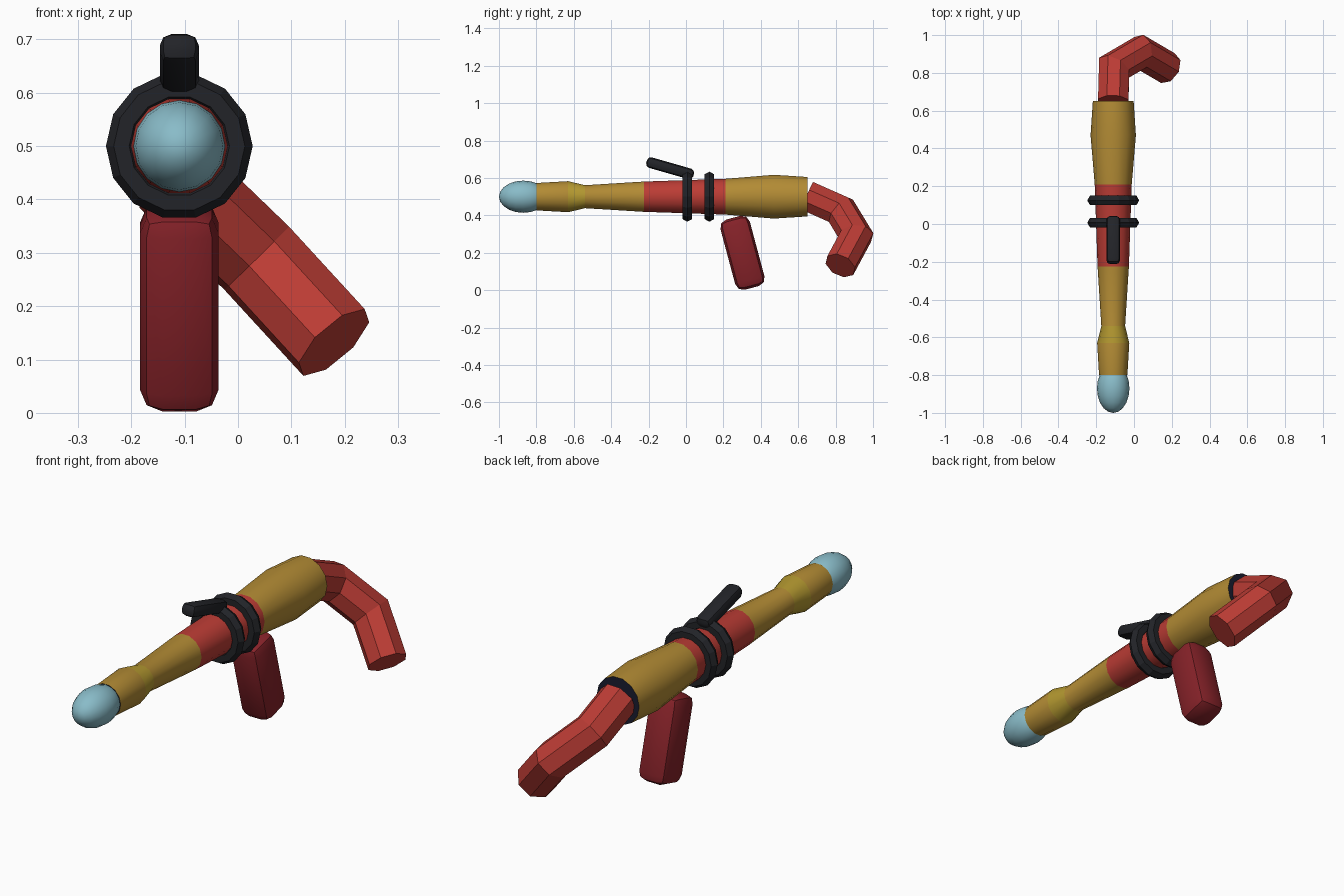
import bpy, bmesh
from math import cos, sin, pi, radians
from mathutils import Vector, Matrix

if "Cube" in bpy.data.objects:
    bpy.data.objects.remove(bpy.data.objects["Cube"])

AX, AZ = -0.11, 0.5      # barrel axis position
SIDES = 14


def mat(name, r, g, b):
    m = bpy.data.materials.new(name)
    m.diffuse_color = (r, g, b, 1)
    m.use_nodes = True
    m.node_tree.nodes["Principled BSDF"].inputs["Base Color"].default_value = m.diffuse_color
    return m


gold = mat("gold", 0.45, 0.26, 0.035)
yellow = mat("yellow", 0.46, 0.32, 0.03)
red = mat("red", 0.50, 0.045, 0.035)
dark_red = mat("dark_red", 0.24, 0.016, 0.022)
blue = mat("blue", 0.25, 0.50, 0.58)
black = mat("black", 0.016, 0.017, 0.021)
navy = mat("navy", 0.010, 0.012, 0.028)


def finish(bm, name, mats, smooth=None):
    bmesh.ops.recalc_face_normals(bm, faces=bm.faces)
    me = bpy.data.meshes.new(name)
    bm.to_mesh(me)
    bm.free()
    ob = bpy.data.objects.new(name, me)
    bpy.context.collection.objects.link(ob)
    for m in mats:
        me.materials.append(m)
    if smooth:
        bpy.ops.object.select_all(action='DESELECT')
        bpy.context.view_layer.objects.active = ob
        ob.select_set(True)
        bpy.ops.object.shade_smooth_by_angle(angle=radians(smooth))
    return ob


def skin(bm, rings, bands, cap):
    """Bridge consecutive vertex rings and close both ends."""
    n = len(rings[0])
    for a, b, mi in zip(rings, rings[1:], bands):
        for i in range(n):
            j = (i + 1) % n
            bm.faces.new((a[i], a[j], b[j], b[i])).material_index = mi
    bm.faces.new(rings[0]).material_index = cap
    bm.faces.new(rings[-1]).material_index = cap


# Main barrel: lathed profile (y, radius) with one colour per band
profile = [(-0.80, 0.075), (-0.63, 0.085), (-0.54, 0.063), (-0.225, 0.083),
           (0.21, 0.098), (0.47, 0.12), (0.65, 0.108)]
bm = bmesh.new()
rings = [[bm.verts.new((AX + r * cos(2 * pi * i / SIDES), y,
                        AZ + r * sin(2 * pi * i / SIDES)))
          for i in range(SIDES)] for y, r in profile]
skin(bm, rings, [0, 1, 0, 2, 0, 0], 3)
finish(bm, "barrel", [gold, yellow, red, navy], 35)

# Rounded nose
bm = bmesh.new()
bmesh.ops.create_uvsphere(bm, u_segments=16, v_segments=10, radius=1)
bmesh.ops.transform(bm, verts=bm.verts, matrix=Matrix.Translation((AX, -0.87, AZ))
                    @ Matrix.Diagonal((0.086, 0.13, 0.086, 1))
                    @ Matrix.Rotation(pi / 2, 4, 'X'))
finish(bm, "nose", [blue], 60)

# Two clamp rings
for k, y in enumerate((0.007, 0.125)):
    bpy.ops.mesh.primitive_torus_add(location=(AX, y, AZ), rotation=(pi / 2, 0, 0),
                                     major_segments=SIDES, minor_segments=6,
                                     major_radius=0.1085, minor_radius=0.029)
    ob = bpy.context.object
    ob.name = f"clamp_ring_{k + 1}"
    ob.data.materials.append(black)


def rounded_box(name, size, center, tilt, bevel, m):
    bm = bmesh.new()
    bmesh.ops.create_cube(bm, size=1)
    bmesh.ops.scale(bm, vec=size, verts=bm.verts)
    bmesh.ops.bevel(bm, geom=bm.edges[:], offset=bevel, segments=2,
                    profile=0.5, affect='EDGES')
    bmesh.ops.transform(bm, verts=bm.verts, matrix=Matrix.Translation(center)
                        @ Matrix.Rotation(radians(tilt), 4, 'X'))
    finish(bm, name, [m], 35)


# Grip under the barrel and sighting bar on top
rounded_box("grip", (0.147, 0.162, 0.388), (AX, 0.302, 0.2), 15, 0.042, dark_red)
rounded_box("top_bar", (0.073, 0.262, 0.058), (AX, -0.085, 0.652), -16, 0.022, black)

# Bent eight-sided tail tube, mitred at each bend
path = [Vector(p) for p in ((AX, 0.647, 0.505), (-0.105, 0.828, 0.425),
                            (0.035, 0.91, 0.29), (0.18, 0.825, 0.132))]
dirs = [(b - a).normalized() for a, b in zip(path, path[1:])]
u = Vector((1, 0, 0))
u = (u - u.dot(dirs[0]) * dirs[0]).normalized()
v = dirs[0].cross(u)
pts = []
for i in range(8):
    a = 2 * pi * (i + 0.5) / 8
    pts.append(path[0] + 0.087 * (cos(a) * u + sin(a) * v))
bm = bmesh.new()
rings = [[bm.verts.new(p) for p in pts]]
for k, d in enumerate(dirs):
    n = (d + dirs[k + 1]).normalized() if k + 1 < len(dirs) else d
    pts = [p + d * ((path[k + 1] - p).dot(n) / d.dot(n)) for p in pts]
    rings.append([bm.verts.new(p) for p in pts])
skin(bm, rings, [0, 0, 0], 0)
finish(bm, "tail_tube", [red])
